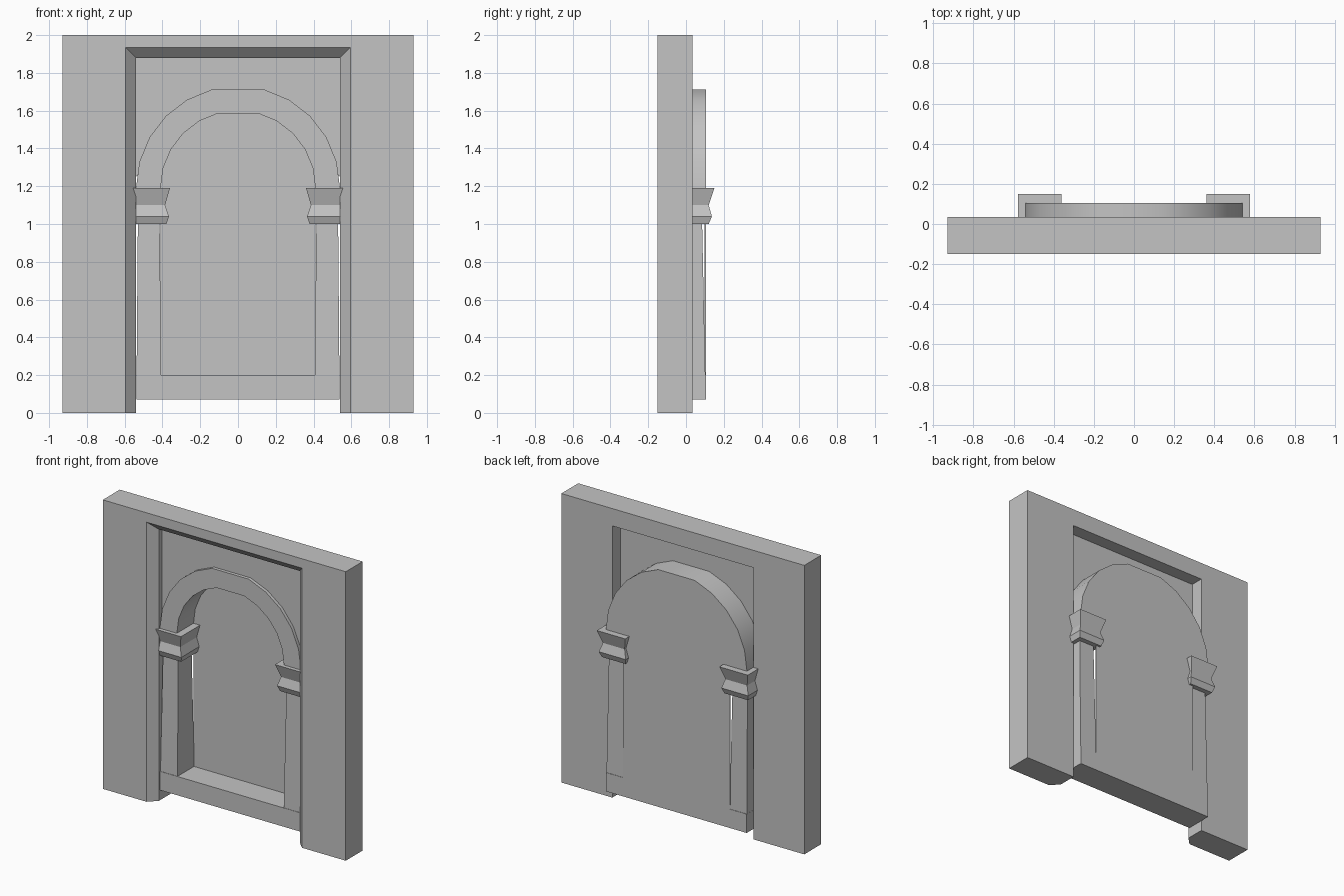
import bpy
import bmesh
from math import sin, cos, radians

cube = bpy.data.objects.get("Cube")
if cube:
    bpy.data.objects.remove(cube, do_unlink=True)

stone = bpy.data.materials.new("grey_stone")
stone.use_nodes = True
GREY = (0.55, 0.55, 0.55, 1)
stone.diffuse_color = GREY
stone.node_tree.nodes["Principled BSDF"].inputs["Base Color"].default_value = GREY


def loft(name, rings, smooth=False):
    """Skin a row of closed rings and cap both ends."""
    bm = bmesh.new()
    rows = [[bm.verts.new(p) for p in ring] for ring in rings]
    for a, b in zip(rows, rows[1:]):
        for i in range(len(a)):
            j = (i + 1) % len(a)
            bm.faces.new((a[i], a[j], b[j], b[i]))
    bm.faces.new(rows[0])
    bm.faces.new(rows[-1])
    bmesh.ops.recalc_face_normals(bm, faces=bm.faces)
    mesh = bpy.data.meshes.new(name)
    bm.to_mesh(mesh)
    bm.free()
    mesh.materials.append(stone)
    obj = bpy.data.objects.new(name, mesh)
    bpy.context.collection.objects.link(obj)
    if smooth:
        bpy.ops.object.select_all(action='DESELECT')
        obj.select_set(True)
        bpy.context.view_layer.objects.active = obj
        bpy.ops.object.shade_smooth_by_angle(angle=radians(35))
    return obj


def plate(name, outline, y0, y1):
    """Flat xz outline given thickness along y."""
    return loft(name, [[(x, y, z) for x, z in outline] for y in (y0, y1)])


def rect(x0, x1, y0, y1, z):
    return [(x0, y0, z), (x1, y0, z), (x1, y1, z), (x0, y1, z)]


OPEN, TOP = 0.54, 1.88
FRONT, BACK = -0.083, 0.105
SPRING, R_IN, R_OUT = 1.19, 0.41, 0.54
# Fifteen degree steps with the crown point left out, so the top is flat
ANGLES = [a for a in range(-90, 91, 15) if a != 0]


def arc(r):
    return [(r * sin(radians(a)), SPRING + r * cos(radians(a))) for a in ANGLES]


# Wall: one section with a chamfered front edge, led around the opening
section = [(0.93, 2, -0.15), (0.595, 1.935, -0.15), (OPEN, TOP, -0.095),
           (OPEN, TOP, 0.035), (0.93, 2, 0.035)]
loft("wall", [[(side * w, y, h * up) for w, h, y in section]
              for side, up in ((-1, 0), (-1, 1), (1, 1), (1, 0))])

# Thin panel filling the opening above the arch
shoulder = 1.25
inner_arc = [p for p in arc(0.5) if p[1] > shoulder]
plate("spandrel_panel",
      [(-OPEN, shoulder), (-OPEN, TOP), (OPEN, TOP), (OPEN, shoulder)]
      + inner_arc[::-1], -0.06, -0.056)

# Arch ring
loft("arch_ring",
     [[(xi, FRONT, zi), (xo, FRONT, zo), (xo, BACK, zo), (xi, BACK, zi)]
      for (xi, zi), (xo, zo) in zip(arc(R_IN), arc(R_OUT))], smooth=True)

# Niche back and sill
plate("niche_back", [(-R_IN, 0.07)] + arc(R_IN) + [(R_IN, 0.07)], 0.099, BACK)
loft("sill", [rect(-OPEN + 0.002, OPEN - 0.002, FRONT, BACK, z) for z in (0.07, 0.2)])

# Tapered columns and waisted capitals, one per side
for side, label in ((1, "left"), (-1, "right")):
    loft(label + "_column",
         [rect(side * 0.405, side * 0.538, FRONT, BACK, 0.07),
          rect(side * 0.415, side * 0.53, FRONT + 0.02, BACK - 0.02, 1.02)])
    cx, cy = side * 0.469, 0.02
    loft(label + "_capital",
         [rect(cx - hx, cx + hx, cy - hy, cy + hy, z) for z, hx, hy in
          ((1.0, 0.09, 0.1), (1.04, 0.103, 0.117),
           (1.1, 0.083, 0.1), (SPRING, 0.109, 0.13))])
